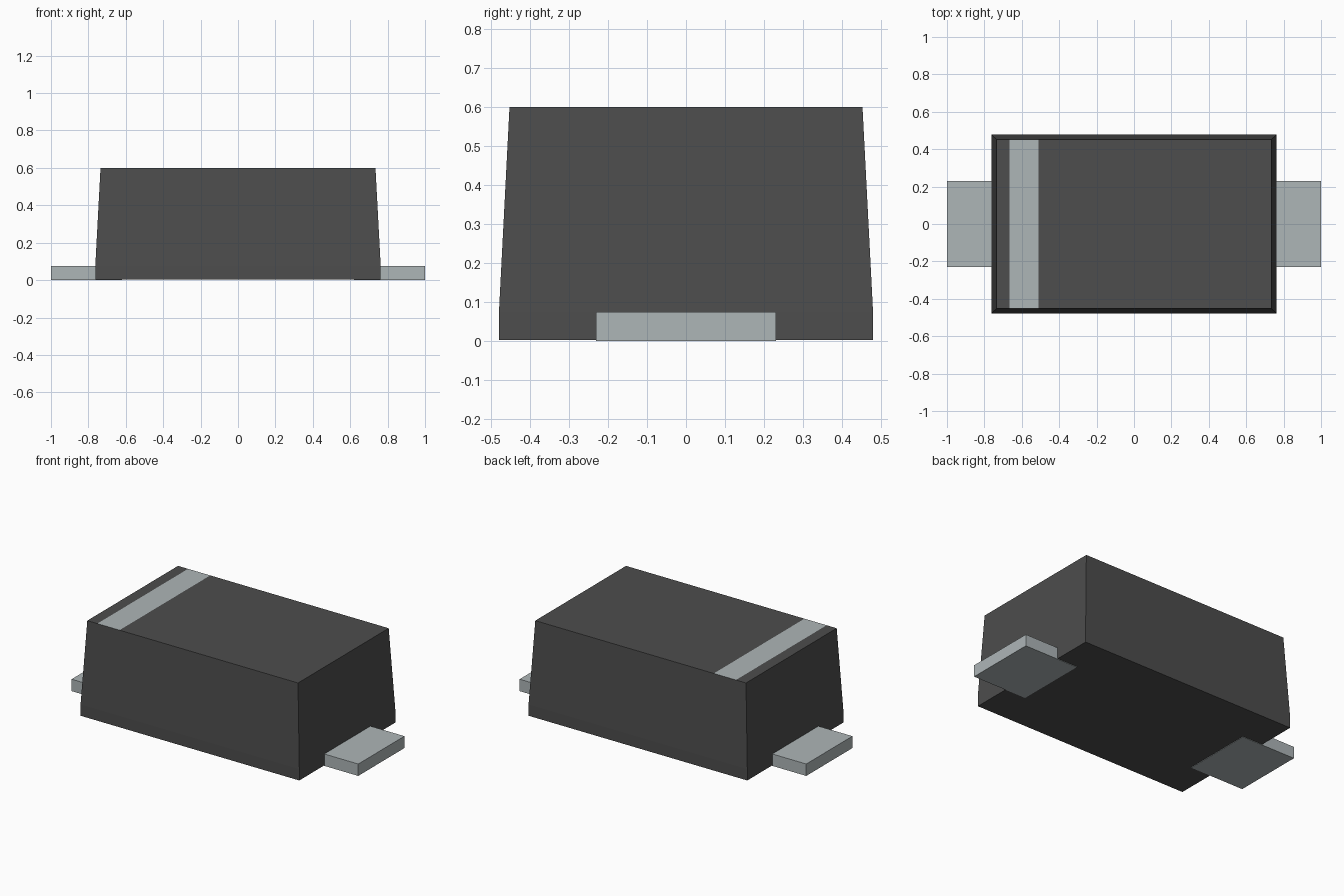
import bpy, bmesh

cube = bpy.data.objects.get("Cube")
if cube:
    bpy.data.objects.remove(cube, do_unlink=True)


def material(name, rgb):
    m = bpy.data.materials.new(name)
    m.use_nodes = True
    m.diffuse_color = (*rgb, 1)
    m.node_tree.nodes["Principled BSDF"].inputs["Base Color"].default_value = (*rgb, 1)
    return m


BLACK = material("black plastic", (0.074, 0.074, 0.074))
METAL = material("tinned metal", (0.42, 0.465, 0.475))


def lofted_box(name, sections, mats, cuts=(), x=0.0):
    """Stack rectangles (half x, half y, z), then cut the solid at the given x planes."""
    bm = bmesh.new()
    rings = [[bm.verts.new((x + sx * hx, sy * hy, z))
              for sx, sy in ((-1, -1), (1, -1), (1, 1), (-1, 1))]
             for hx, hy, z in sections]
    bm.faces.new(rings[0][::-1])
    bm.faces.new(rings[-1])
    for low, high in zip(rings, rings[1:]):
        for i in range(4):
            j = (i + 1) % 4
            bm.faces.new((low[i], low[j], high[j], high[i]))
    for cx in cuts:
        bmesh.ops.bisect_plane(bm, geom=bm.verts[:] + bm.edges[:] + bm.faces[:],
                               plane_co=(cx, 0, 0), plane_no=(1, 0, 0))
    bmesh.ops.recalc_face_normals(bm, faces=bm.faces)
    mesh = bpy.data.meshes.new(name)
    bm.to_mesh(mesh)
    bm.free()
    for m in mats:
        mesh.materials.append(m)
    obj = bpy.data.objects.new(name, mesh)
    bpy.context.collection.objects.link(obj)
    return obj


# Moulded body: short upright foot, then tapered sides
STRIPE = (-0.665, -0.51)
body = lofted_box("body",
                  [(0.763, 0.479, 0.003), (0.763, 0.479, 0.075), (0.735, 0.452, 0.6)],
                  [BLACK, METAL], cuts=STRIPE)

# Polarity stripe: the top face between the two cuts
for f in body.data.polygons:
    if f.normal.z > 0.9 and STRIPE[0] < f.center.x < STRIPE[1]:
        f.material_index = 1

# Flat leads, running under the body at both ends
for side, sign in (("left", 1), ("right", -1)):
    lofted_box(side + "_lead", [(0.19, 0.23, 0.0), (0.19, 0.23, 0.075)],
               [METAL], x=sign * 0.81)
